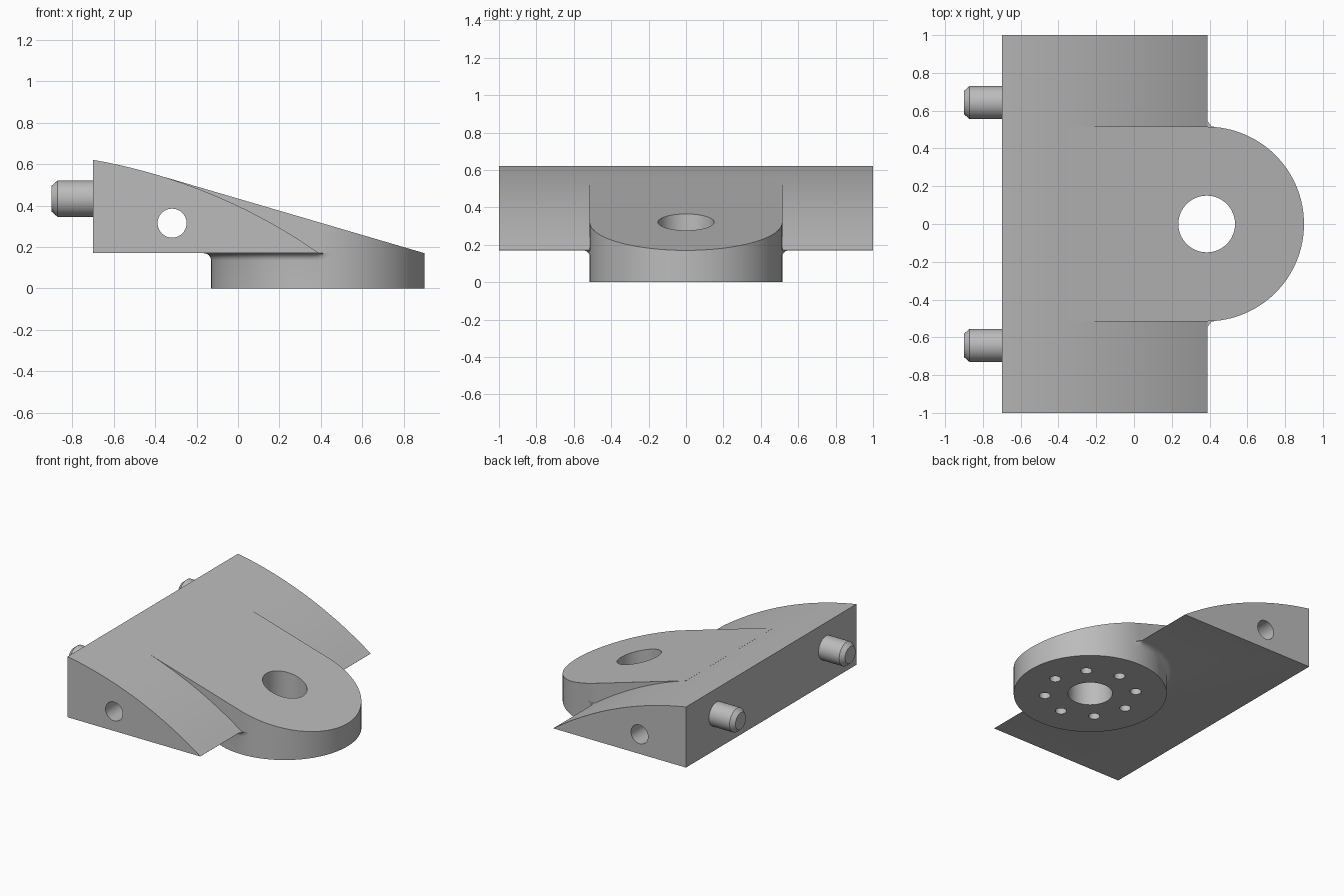
import bpy, bmesh
from math import sin, cos, pi, sqrt, asin
from mathutils import Matrix, Vector

cube = bpy.data.objects.get("Cube")
if cube:
    bpy.data.objects.remove(cube, do_unlink=True)

grey = bpy.data.materials.new("plain grey")
grey.use_nodes = True
grey.diffuse_color = (0.5, 0.5, 0.5, 1)
grey.node_tree.nodes["Principled BSDF"].inputs["Base Color"].default_value = (0.5, 0.5, 0.5, 1)

LUG_X, LUG_R = 0.385, 0.515      # centre and radius of the round lug
BASE = 0.17                      # underside of the wedge
FILLET = 0.035


def finish(name, bm):
    bmesh.ops.recalc_face_normals(bm, faces=bm.faces)
    mesh = bpy.data.meshes.new(name)
    bm.to_mesh(mesh)
    bm.free()
    mesh.materials.append(grey)
    obj = bpy.data.objects.new(name, mesh)
    bpy.context.collection.objects.link(obj)
    return obj


def flare_scale(dx):
    """Full flare under the wedge, dying away just past its front edge."""
    u = min(max((dx - 0.005) / FILLET, 0), 1)
    return 1 - sqrt(1 - (1 - u) ** 2)


def lathe(name, profile, segs, matrix):
    """Closed turned solid; profile rows are (radius, height, flare)."""
    bm = bmesh.new()
    rings = []
    for r, z, flare in profile:
        ring = []
        for i in range(segs):
            a = 2 * pi * i / segs
            rad = r + flare * flare_scale(r * cos(a))
            ring.append(bm.verts.new((rad * cos(a), rad * sin(a), z)))
        rings.append(ring)
    for low, high in zip(rings, rings[1:]):
        for i in range(segs):
            j = (i + 1) % segs
            bm.faces.new((low[i], low[j], high[j], high[i]))
    bm.faces.new(rings[0][::-1])
    bm.faces.new(rings[-1])
    bmesh.ops.remove_doubles(bm, verts=bm.verts, dist=1e-5)
    bm.transform(matrix)
    return finish(name, bm)


def extrude_y(name, outline, half):
    """Solid with an x-z outline, running from -half to half in y."""
    bm = bmesh.new()
    face = bm.faces.new([bm.verts.new((x, -half, z)) for x, z in outline])
    new = bmesh.ops.extrude_face_region(bm, geom=[face])["geom"]
    bmesh.ops.translate(bm, vec=(0, 2 * half, 0),
                        verts=[g for g in new if isinstance(g, bmesh.types.BMVert)])
    return finish(name, bm)


def combine(obj, tool, operation):
    tool.hide_render = True
    mod = obj.modifiers.new("boolean", 'BOOLEAN')
    mod.operation, mod.object, mod.solver = operation, tool, 'EXACT'
    bpy.context.view_layer.objects.active = obj
    bpy.ops.object.modifier_apply(modifier=mod.name)
    bpy.data.objects.remove(tool, do_unlink=True)


# Wedge body with a convex curved top
R, CX, CZ = 2.7, -1.16, -2.04
a0, a1 = asin((-0.7 - CX) / R), asin((0.39 - CX) / R)
arc = [(CX + R * sin(a), CZ + R * cos(a))
       for a in (a0 + (a1 - a0) * i / 32 for i in range(33))]
body = extrude_y("bracket_body", arc + [(0.39, BASE), (-0.7, BASE)], 1)

# Round lug with a fillet below the wedge, blended back by a straight block
fillet = [(LUG_R, BASE - FILLET + FILLET * sin(t), FILLET * (1 - cos(t)))
          for t in (pi / 2 * i / 6 for i in range(7))]
lug = lathe("lug", [(LUG_R, 0, 0)] + fillet
            + [(LUG_R, BASE + 0.0005, FILLET), (LUG_R, BASE + 0.0005, 0), (LUG_R, 1, 0)],
            128, Matrix.Translation((LUG_X, 0, 0)))
block = extrude_y("lug_block", [(-0.36, 0.172), (LUG_X, 0.172), (LUG_X, 1.1), (-0.36, 1.1)], LUG_R)
combine(lug, block, 'UNION')

# Slope the top of the lug
bm = bmesh.new()
bm.from_mesh(lug.data)
cut = bmesh.ops.bisect_plane(bm, geom=bm.verts[:] + bm.edges[:] + bm.faces[:],
                             plane_co=(0.9, 0, BASE), plane_no=Vector((0.293, 0, 1)).normalized(),
                             clear_outer=True)["geom_cut"]
bmesh.ops.holes_fill(bm, edges=[e for e in cut if isinstance(e, bmesh.types.BMEdge)], sides=0)
bmesh.ops.recalc_face_normals(bm, faces=bm.faces)
bm.to_mesh(lug.data)
bm.free()
combine(body, lug, 'UNION')

# Main bore, cross hole and ring of blind holes underneath
combine(body, lathe("bore", [(0.15, -0.1, 0), (0.15, 1, 0)], 64,
                    Matrix.Translation((LUG_X, 0, 0))), 'DIFFERENCE')
combine(body, lathe("cross_hole", [(0.07, -1.2, 0), (0.07, 1.2, 0)], 40,
                    Matrix.Translation((-0.318, 0, 0.315)) @ Matrix.Rotation(pi / 2, 4, 'X')),
        'DIFFERENCE')
for i in range(8):
    a = i * pi / 4
    spot = Matrix.Translation((LUG_X + 0.307 * cos(a), 0.307 * sin(a), 0))
    combine(body, lathe("screw_hole", [(0.038, -0.1, 0), (0.038, 0.1, 0)], 24, spot), 'DIFFERENCE')

# Chamfered locating pins on the back face
parts = [body]
for name, side in (("left_pin", 1), ("right_pin", -1)):
    place = Matrix.Translation((-0.68, side * 0.643, 0.433)) @ Matrix.Rotation(-pi / 2, 4, 'Y')
    parts.append(lathe(name, [(0.088, 0, 0), (0.088, 0.19, 0), (0.062, 0.22, 0)], 32, place))

bpy.ops.object.select_all(action='DESELECT')
for obj in parts:
    obj.select_set(True)
bpy.context.view_layer.objects.active = body
bpy.ops.object.shade_smooth_by_angle(angle=pi / 7)
